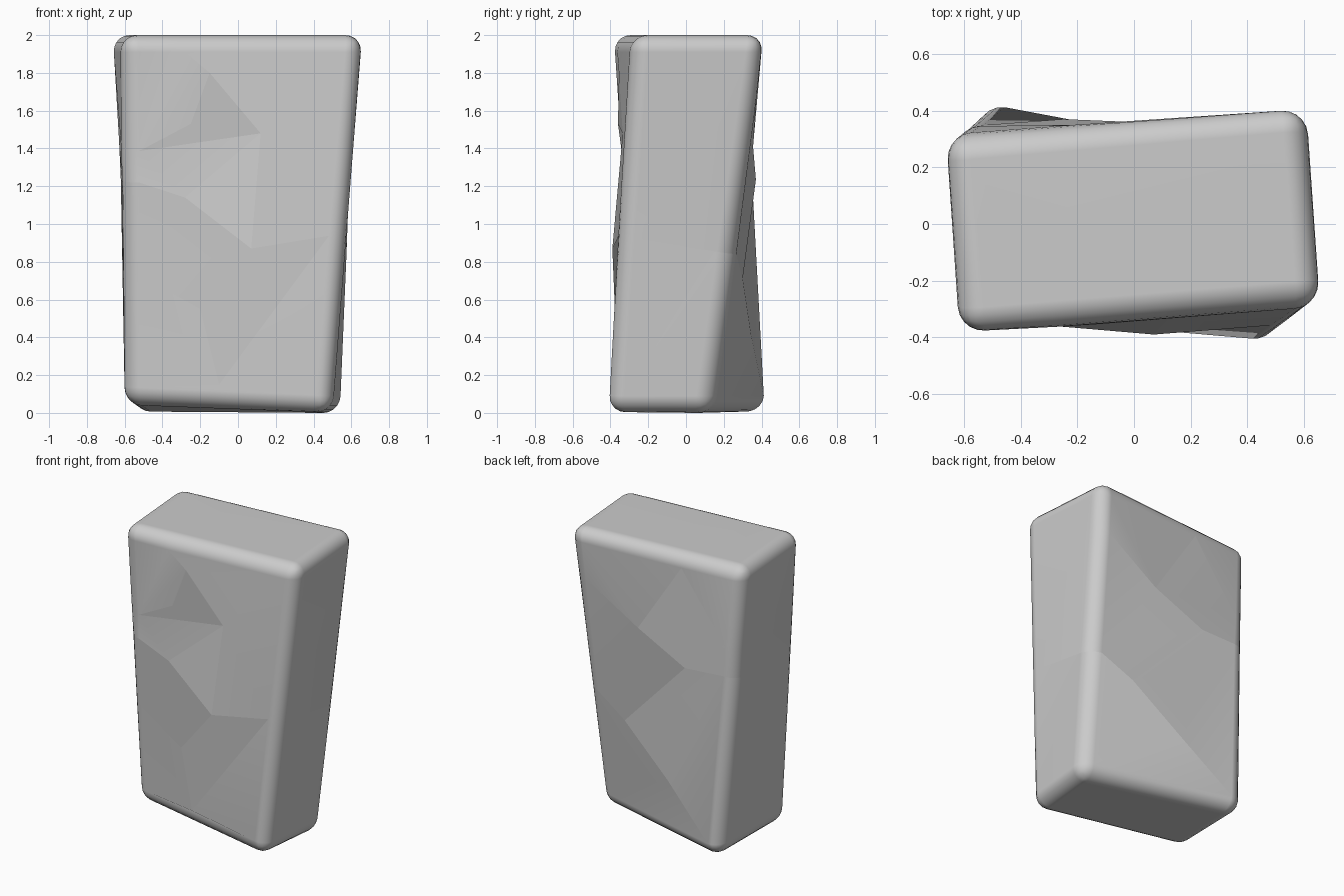
import bpy, bmesh
from mathutils import Vector

if "Cube" in bpy.data.objects:
    bpy.data.objects.remove(bpy.data.objects["Cube"])

# Twisted, tapered block corners (L/R, F/B, 0 = bottom, 1 = top)
P = {
    "LF0": (-.61, -.24, .05), "RF0": (.49, -.425, 0), "RB0": (.55, .13, 0), "LB0": (-.54, .42, 0),
    "LF1": (-.615, -.39, 2), "RF1": (.665, -.285, 2), "RB1": (.61, .42, 2), "LB1": (-.67, .31, 2),
    # chipped facet points on the front
    "p": (.07, -.39, .87), "q": (-.2, -.335, .55), "r": (-.1, -.36, .15), "s": (-.28, -.36, 1.14),
    "u": (-.15, -.355, 1.8), "v": (-.25, -.36, 1.53), "w": (.12, -.335, 1.48),
    # chipped facet points on the back
    "A": (.12, .355, 1.41), "B": (-.25, .37, 1.235), "D": (.26, .3, .71), "E": (-.1, .345, .41),
}
P = {k: Vector(c) for k, c in P.items()}

# Points where facets meet the block's edges
for name, start, end, t in (
        ("a", "LF0", "LF1", .685), ("b", "LF0", "LF1", .6), ("c", "LF0", "LF1", .35),
        ("d", "RF0", "RF1", .465), ("e", "RB0", "RB1", .825), ("f", "RB0", "RB1", .42),
        ("g", "LB0", "LB1", .72), ("k", "LB0", "LB1", .62),
        ("h", "LF1", "RF1", .26), ("i", "LB1", "RB1", .36)):
    P[name] = P[start].lerp(P[end], t)

faces = (
    # front
    "LF1 a v u h", "a w u v", "a b s w", "w s p", "h u w p d RF1",
    "b c q p s", "p q r d", "c LF0 r q", "LF0 RF0 d r",
    # back
    "RB1 i A e", "i A B k g", "i LB1 g", "e A B D f", "B k LB0 E D", "f D E LB0 RB0",
    # sides, top, bottom
    "LF1 a b k g LB1", "b c LF0 LB0 k", "RF1 d f e RB1", "RF0 d f RB0",
    "LF1 h RF1 RB1 i LB1", "LF0 RF0 RB0 LB0",
)

bm = bmesh.new()
V = {k: bm.verts.new(c) for k, c in P.items()}
for f in faces:
    bm.faces.new([V[n] for n in f.split()]).smooth = True
bmesh.ops.recalc_face_normals(bm, faces=bm.faces[:])
bm.normal_update()

# Round the block's outer edges, keep chip edges crisp
outer = [e for e in bm.edges if e.calc_face_angle() > .8]
for e in bm.edges:
    e.smooth = e in outer
bmesh.ops.bevel(bm, geom=outer, offset=.09, offset_type='OFFSET', segments=5,
                profile=.5, affect='EDGES', clamp_overlap=False)
for f in bm.faces:
    f.smooth = True
bmesh.ops.recalc_face_normals(bm, faces=bm.faces[:])

# Rest on the ground
low = min(v.co.z for v in bm.verts)
for v in bm.verts:
    v.co.z -= low

mesh = bpy.data.meshes.new("stone_block")
bm.to_mesh(mesh)
bm.free()
block = bpy.data.objects.new("stone_block", mesh)
bpy.context.collection.objects.link(block)
wn = block.modifiers.new("face_weighted_normals", 'WEIGHTED_NORMAL')
wn.keep_sharp = True
